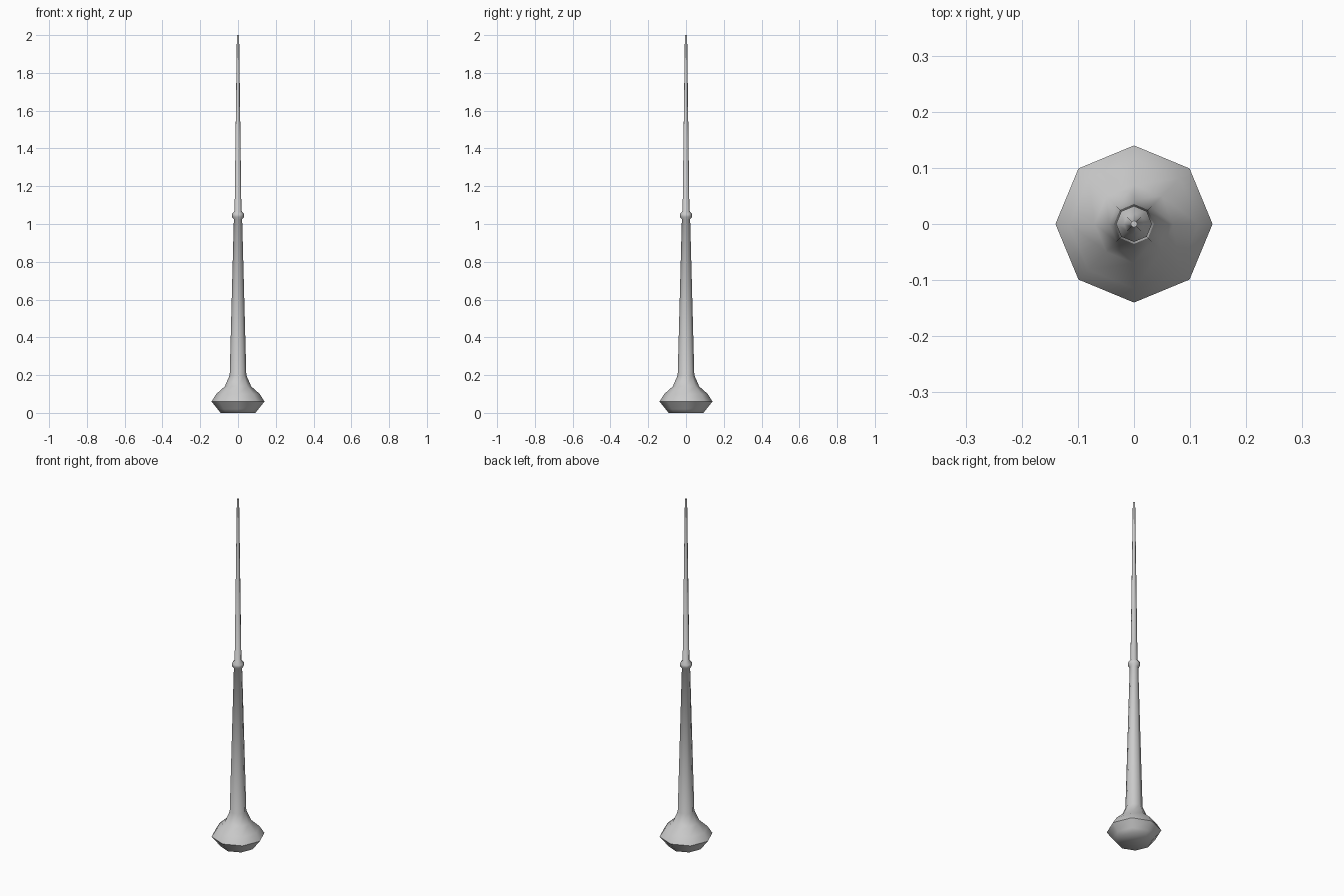
import bpy, bmesh, math

if "Cube" in bpy.data.objects:
    bpy.data.objects.remove(bpy.data.objects["Cube"])

SIDES = 8


def lathe(name, profile):
    """Revolve (radius, z) points into a capped eight-sided solid."""
    bm = bmesh.new()
    rings = []
    for r, z in profile:
        rings.append([bm.verts.new((r * math.cos(2 * math.pi * i / SIDES),
                                    r * math.sin(2 * math.pi * i / SIDES), z))
                      for i in range(SIDES)])
    for low, high in zip(rings, rings[1:]):
        for i in range(SIDES):
            j = (i + 1) % SIDES
            bm.faces.new((low[i], low[j], high[j], high[i]))
    bm.faces.new(rings[0][::-1])
    bm.faces.new(rings[-1])
    mesh = bpy.data.meshes.new(name)
    bm.to_mesh(mesh)
    bm.free()
    obj = bpy.data.objects.new(name, mesh)
    bpy.context.collection.objects.link(obj)
    bpy.ops.object.select_all(action='DESELECT')
    obj.select_set(True)
    bpy.context.view_layer.objects.active = obj
    bpy.ops.object.shade_smooth_by_angle(angle=math.radians(60))
    return obj


# One continuous turned pole: bulbous foot, lower shaft, collar, thin mast
lathe("pole", [
    (0.092, 0.0), (0.108, 0.02), (0.14, 0.06), (0.115, 0.10),
    (0.07, 0.14), (0.044, 0.20),
    (0.022, 1.025), (0.032, 1.037), (0.032, 1.053), (0.018, 1.07),
    (0.006, 2.0),
])
